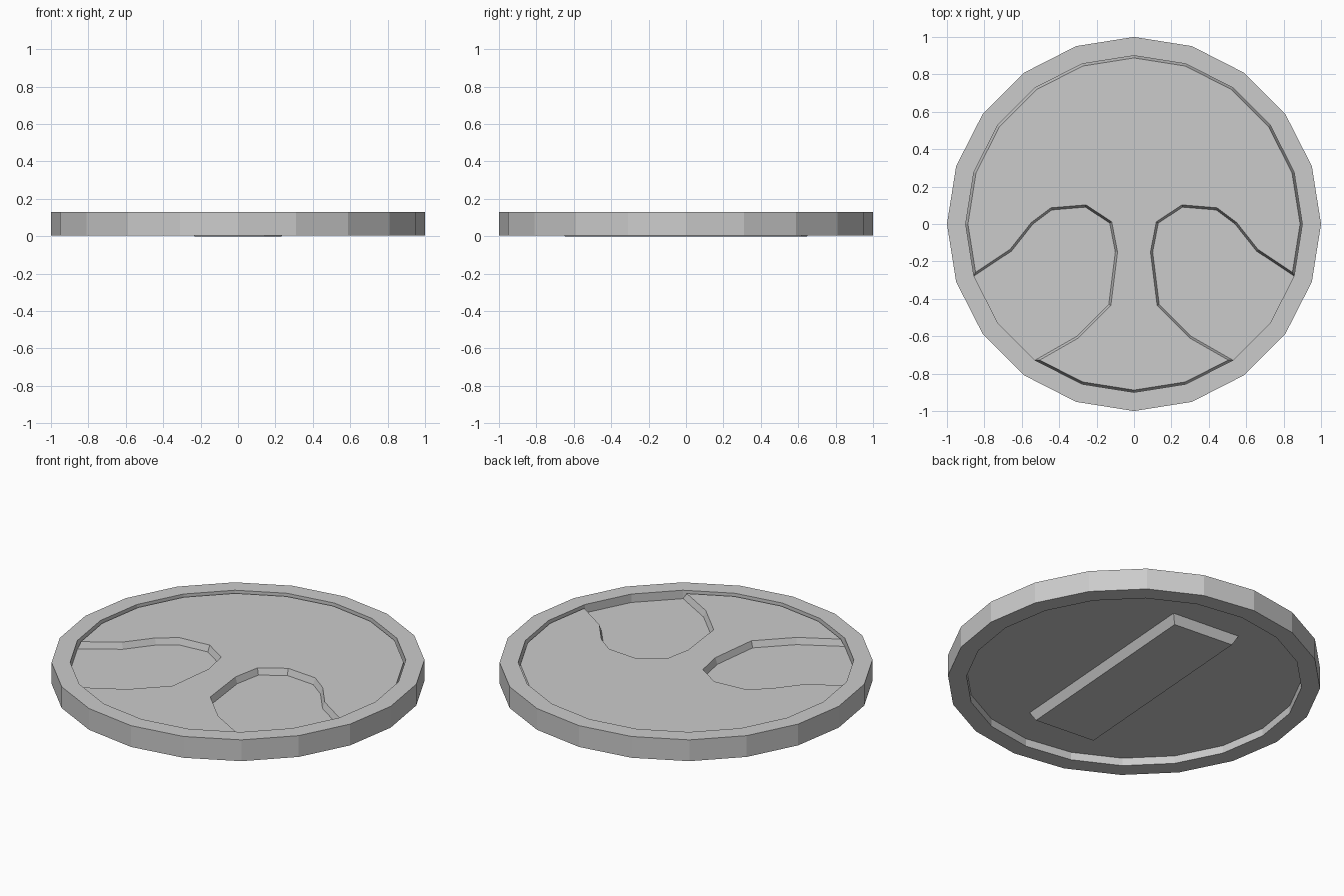
import bpy, bmesh, math
from mathutils import Vector

if "Cube" in bpy.data.objects:
    bpy.data.objects.remove(bpy.data.objects["Cube"])

SIDES = 20


def rim_point(r, i):
    a = 2 * math.pi * i / SIDES
    return (r * math.cos(a), r * math.sin(a))


def finish(bm, name):
    bmesh.ops.recalc_face_normals(bm, faces=bm.faces)
    mesh = bpy.data.meshes.new(name)
    bm.to_mesh(mesh)
    bm.free()
    ob = bpy.data.objects.new(name, mesh)
    bpy.context.collection.objects.link(ob)
    return ob


def raised_shape(name, outline, z, inset, height):
    """Flat outline at z raised by height (down if negative) with sloped sides."""
    bm = bmesh.new()
    face = bm.faces.new([bm.verts.new((x, y, z)) for x, y in outline])
    face.normal_update()
    if (face.normal.z > 0) != (height > 0):
        face.normal_flip()
    bmesh.ops.inset_region(bm, faces=[face], thickness=inset, depth=0,
                           use_boundary=True, use_even_offset=True)
    for v in face.verts:
        v.co.z = z + height
    mesh = bpy.data.meshes.new(name)
    bm.to_mesh(mesh)
    bm.free()
    ob = bpy.data.objects.new(name, mesh)
    bpy.context.collection.objects.link(ob)
    return ob


# coin body: 20-sided disc with a raised rim on both faces
profile = [(0.9, 0.08), (0.9, 0.13), (1, 0.13), (1, 0.004), (0.9, 0.004), (0.9, 0.05)]
bm = bmesh.new()
rings = [[bm.verts.new((*rim_point(r, i), z)) for i in range(SIDES)] for r, z in profile]
for a, b in zip(rings, rings[1:]):
    for i in range(SIDES):
        j = (i + 1) % SIDES
        bm.faces.new((a[i], a[j], b[j], b[i]))
bm.faces.new(rings[0])
bm.faces.new(rings[-1])
finish(bm, "coin_body")

# front relief: mirrored half outline with two open hollows
socket = [(0.655, -0.145), (0.54, 0), (0.44, 0.075), (0.26, 0.09), (0.13, 0.005),
          (0.1, -0.15), (0.135, -0.43), (0.305, -0.6)]
half = [rim_point(0.9, i) for i in range(4, -2, -1)]
half += socket + [rim_point(0.9, -3), rim_point(0.9, -4)]
outline = [(0, 0.9)] + half + [(0, -0.9)] + [(-x, y) for x, y in reversed(half)]
raised_shape("front_relief", outline, 0.08, 0.012, 0.037)

# back relief: slightly turned bar
bar = [(0.26, 0.64), (-0.165, 0.675), (-0.26, -0.64), (0.165, -0.675)]
raised_shape("back_bar", bar, 0.05, 0.025, -0.05)
